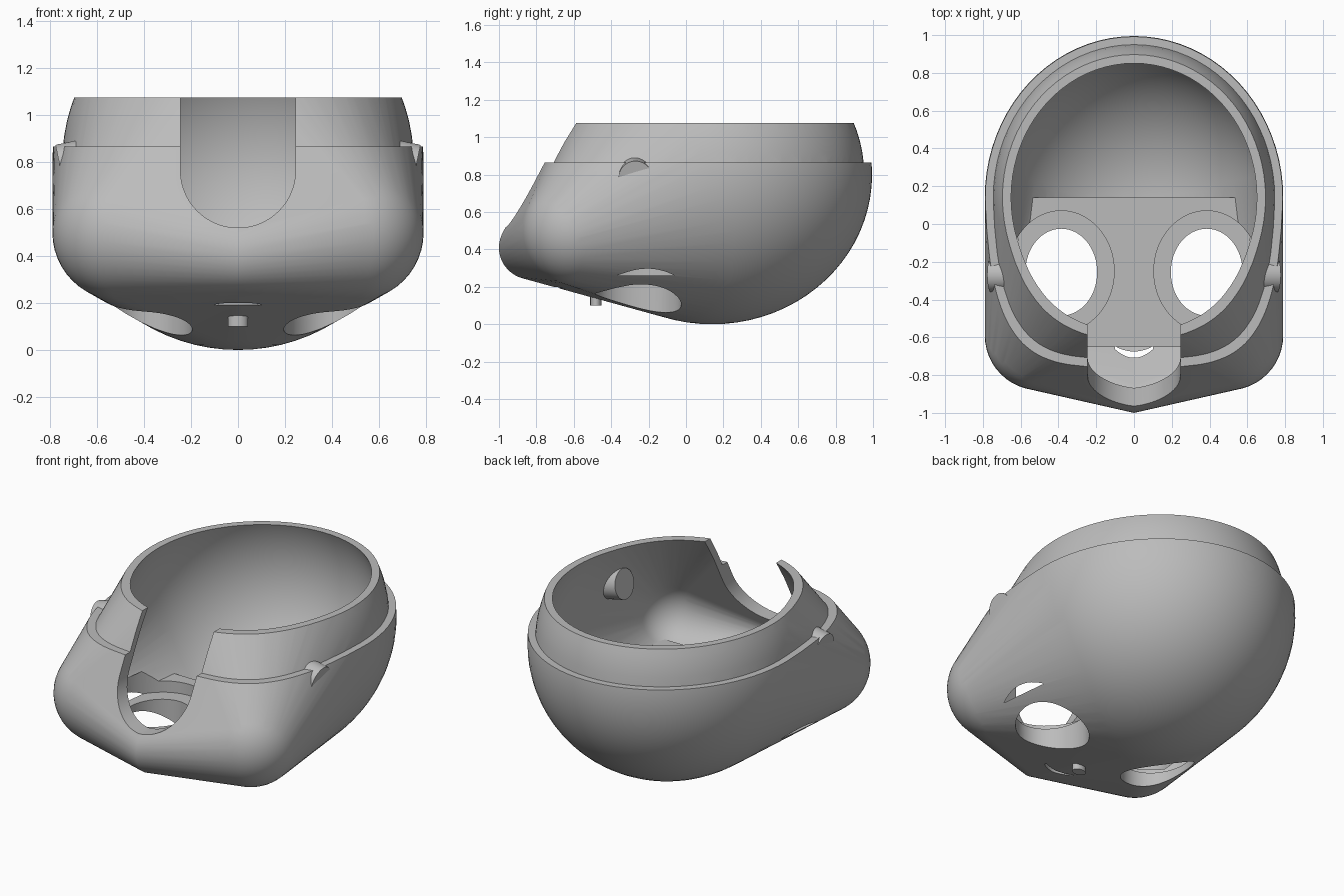
import bpy, bmesh, math
from mathutils import Vector, Matrix

cube = bpy.data.objects.get("Cube")
if cube:
    bpy.data.objects.remove(cube, do_unlink=True)

grey = bpy.data.materials.new("plain grey")
grey.use_nodes = True
colour = (0.5, 0.5, 0.5, 1)
grey.diffuse_color = colour
grey.node_tree.nodes["Principled BSDF"].inputs["Base Color"].default_value = colour


def make(name, bm):
    bmesh.ops.recalc_face_normals(bm, faces=bm.faces)
    mesh = bpy.data.meshes.new(name)
    bm.to_mesh(mesh)
    bm.free()
    mesh.materials.append(grey)
    ob = bpy.data.objects.new(name, mesh)
    bpy.context.collection.objects.link(ob)
    return ob


def activate(ob):
    bpy.ops.object.select_all(action="DESELECT")
    ob.select_set(True)
    bpy.context.view_layer.objects.active = ob


def combine(ob, tool, operation="DIFFERENCE"):
    """Apply a boolean and discard the tool object."""
    mod = ob.modifiers.new("cut", "BOOLEAN")
    mod.operation, mod.solver, mod.object = operation, "EXACT", tool
    activate(ob)
    bpy.ops.object.modifier_apply(modifier=mod.name)
    bpy.data.objects.remove(tool, do_unlink=True)
    return ob


def prism(name, outline, low, high):
    """Extrude an xy outline between two heights."""
    bm = bmesh.new()
    face = bm.faces.new([bm.verts.new((x, y, low)) for x, y in outline])
    top = bmesh.ops.extrude_face_region(bm, geom=[face])["geom"]
    verts = [v for v in top if isinstance(v, bmesh.types.BMVert)]
    bmesh.ops.translate(bm, verts=verts, vec=(0, 0, high - low))
    return make(name, bm)


def rectangle(x, y0, y1):
    return [(-x, y0), (x, y0), (x, y1), (-x, y1)]


def ellipse(cx, cy, rx, ry, n=64):
    angles = [math.tau * i / n for i in range(n)]
    return [(cx + rx * math.cos(a), cy + ry * math.sin(a)) for a in angles]


def head_solid(name, inset):
    """Convex skin around skull, two cheeks and a thin snout disc."""
    bm = bmesh.new()

    def ball(centre, radii, segments):
        size = Matrix.Diagonal([r - inset for r in radii]).to_4x4()
        bmesh.ops.create_uvsphere(bm, u_segments=segments, v_segments=segments // 2,
                                  radius=1, matrix=Matrix.Translation(centre) @ size)

    ball((0, 0.14, 0.8), (0.79, 0.855, 0.8), 80)
    for side in (-1, 1):
        ball((side * 0.5, -0.59, 0.5), (0.29, 0.29, 0.29), 48)
    for y, z in ellipse(-0.83, 0.41, 0.17 - inset, 0.17 - inset, 48):
        bm.verts.new((0, y, z))
    bmesh.ops.delete(bm, geom=bm.faces[:], context="FACES_ONLY")
    bmesh.ops.delete(bm, geom=bm.edges[:], context="EDGES_FACES") if bm.edges else None
    # Some delete contexts drop loose points, so rebuild from coordinates if needed
    hull = bmesh.ops.convex_hull(bm, input=bm.verts[:])
    spare = {v for v in hull["geom_interior"] + hull["geom_unused"]
             if isinstance(v, bmesh.types.BMVert)}
    bmesh.ops.delete(bm, geom=list(spare), context="VERTS")
    return make(name, bm)


def trimmed(name, inset, height):
    return combine(head_solid(name, inset), prism("trim", rectangle(2, -2, 2), height, 3))


# Outer shell with a stepped, thinner rim
head = trimmed("head_shell", 0, 0.865)
combine(head, trimmed("rim", 0.042, 1.075), "UNION")

# Hollow inside, leaving a flat face plate
cavity = head_solid("cavity", 0.085)
combine(cavity, prism("face_plate", rectangle(1.2, -0.65, 0.14), -0.2, 0.33))
combine(head, cavity)

# Eye openings with wider lens recesses
for side in (-1, 1):
    combine(head, prism("eye_hole", ellipse(side * 0.385, -0.255, 0.19, 0.23), -0.2, 0.3))
    combine(head, prism("eye_recess", ellipse(side * 0.385, -0.25, 0.28, 0.32), 0.26, 0.4))

# Smiling mouth slit
steps = [i / 10 for i in range(-10, 11)]
lower = [(0.1 * t, -0.708 + 0.045 * t * t) for t in steps]
upper = [(0.1 * t, -0.675 + 0.028 * t * t) for t in reversed(steps)]
combine(head, prism("mouth_slit", lower + upper, -0.2, 0.45))

# Round-bottomed slot in the front, open at the top
r = 0.245
arc = [(r * math.cos(a), 0.765 + r * math.sin(a))
       for a in (math.pi + math.pi * i / 40 for i in range(41))]
slot = prism("front_slot", arc + [(r, 1.5), (-r, 1.5)], 0.4, 1.3)
slot.data.transform(Matrix.Rotation(math.pi / 2, 4, "X"))
combine(head, slot)

# Nose peg through the plate
nose = prism("nose_peg", ellipse(0, -0.482, 0.042, 0.03, 32), 0.1, 0.333)

# Side pivots poking through the wall
pivots = []
for side, label in ((1, "left"), (-1, "right")):
    bm = bmesh.new()
    place = (Matrix.Translation(Vector((side * 0.685, -0.27, 0.8)))
             @ Matrix.Rotation(side * math.radians(102), 4, "Y"))
    bmesh.ops.create_cone(bm, cap_ends=True, segments=48, radius1=0.09, radius2=0.09,
                          depth=0.15, matrix=place)
    pivots.append(make(label + "_pivot", bm))

for ob in [head, nose] + pivots:
    activate(ob)
    bpy.ops.object.shade_smooth_by_angle(angle=math.radians(30))
